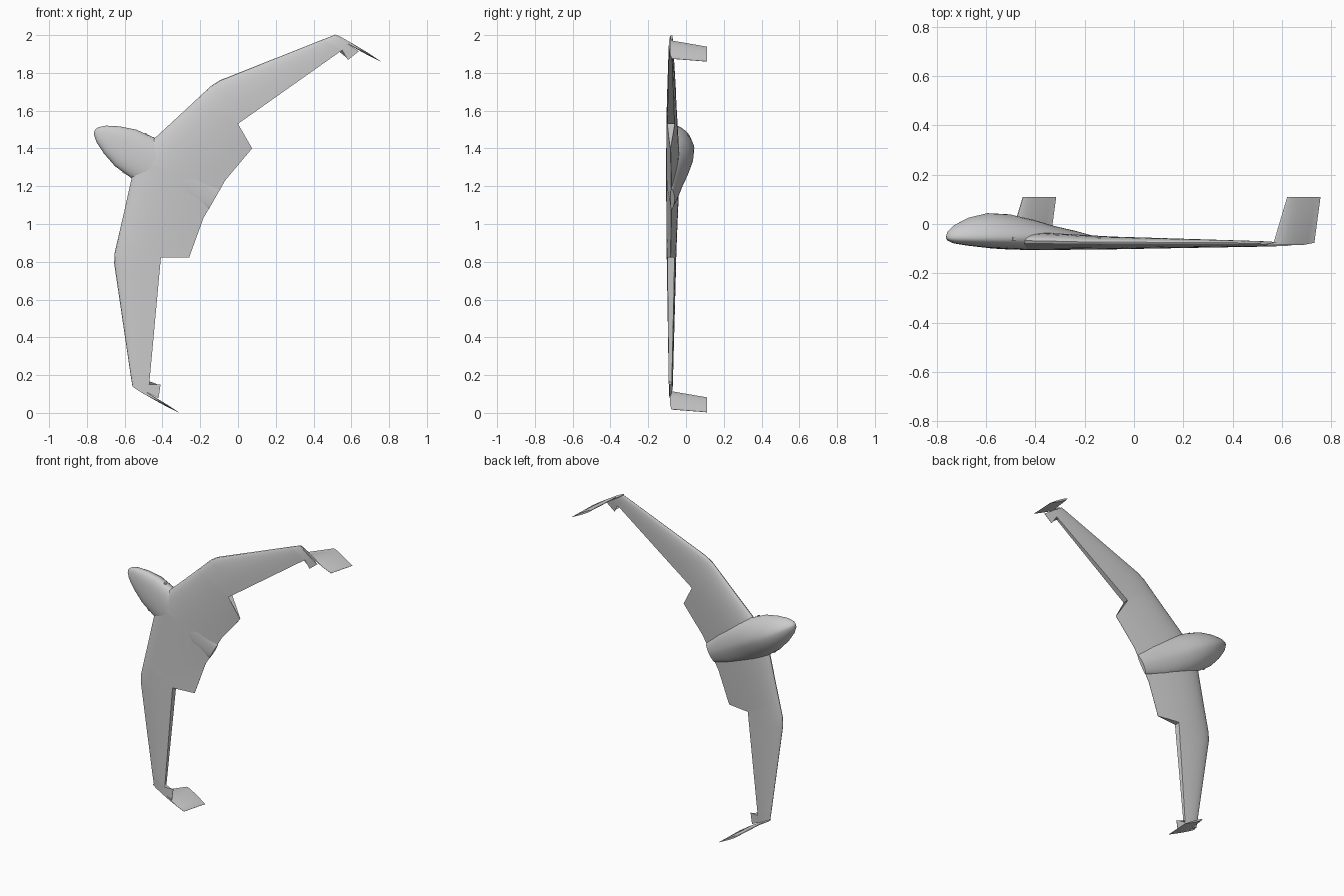
import bpy, bmesh, math
from mathutils import Matrix, Vector

cube = bpy.data.objects.get("Cube")
if cube:
    bpy.data.objects.remove(cube, do_unlink=True)

grey = bpy.data.materials.new("plain_grey")
grey.use_nodes = True
COLOUR = (0.6, 0.6, 0.6, 1)
grey.diffuse_color = COLOUR
grey.node_tree.nodes["Principled BSDF"].inputs["Base Color"].default_value = COLOUR

# Aircraft axes: X = span, Y = aft, Z = up; the craft stands banked on one wing tip
TILT = math.radians(60)
C, S = math.cos(TILT), math.sin(TILT)
POSE = Matrix(((C, S, 0, -0.0275), (0, 0, 1, 0), (S, -C, 0, 1.075), (0, 0, 0, 1)))


def make(name, lofts, mirror=False, angle=30):
    """Skin each list of rings (with end caps) into one object."""
    bm = bmesh.new()
    for rings in lofts:
        loops = [[bm.verts.new(p) for p in ring] for ring in rings]
        n = len(loops[0])
        for a, b in zip(loops, loops[1:]):
            for i in range(n):
                j = (i + 1) % n
                bm.faces.new((a[i], a[j], b[j], b[i]))
        bm.faces.new(loops[0])
        bm.faces.new(loops[-1][::-1])
    bmesh.ops.recalc_face_normals(bm, faces=bm.faces)
    mesh = bpy.data.meshes.new(name)
    bm.to_mesh(mesh)
    bm.free()
    mesh.materials.append(grey)
    obj = bpy.data.objects.new(name, mesh)
    bpy.context.collection.objects.link(obj)
    obj.matrix_world = POSE
    if mirror:
        obj.modifiers.new("both_sides", "MIRROR")
    bpy.ops.object.select_all(action="DESELECT")
    obj.select_set(True)
    bpy.context.view_layer.objects.active = obj
    bpy.ops.object.shade_smooth_by_angle(angle=math.radians(angle))
    return obj


def half_thickness(c):
    return 5 * (0.2969 * math.sqrt(c) - 0.126 * c - 0.3516 * c**2
                + 0.2843 * c**3 - 0.1026 * c**4)


HINGE = 0.63   # chord fraction where the outer trailing edge is cut off
FRONT = [HINGE * (i / 9) ** 2 for i in range(10)]
FULL = FRONT + [HINGE + (1 - HINGE) * i / 4 for i in range(1, 5)]


def section(lead, hinge, trail, thick, mid, chord):
    """Airfoil ring whose chord line may bend at the hinge."""
    lead, hinge, trail = Vector(lead), Vector(hinge), Vector(trail)
    upper, lower = [], []
    for c in chord:
        if c <= HINGE:
            p = lead.lerp(hinge, c / HINGE)
        else:
            p = hinge.lerp(trail, (c - HINGE) / (1 - HINGE))
        z = mid - 0.01 * c
        t = max(half_thickness(c) * thick, 0.0008)
        upper.append((p.x, p.y, z + t))
        lower.append((p.x, p.y, z - t))
    return upper + lower[:0:-1]


def straight(lead, trail, thick, mid, chord=FULL):
    return section(lead, Vector(lead).lerp(Vector(trail), HINGE), trail, thick, mid, chord)


# Wing: full-chord inner panel, cut-off outer panel, full-chord tip
inner = [straight((0, -0.585), (0, -0.112), 0.070, -0.068),
         straight((0.115, -0.55), (0.113, -0.113), 0.068, -0.068),
         straight((0.3, -0.492), (0.3, -0.08), 0.058, -0.071),
         section((0.408, -0.459), (0.408, -0.204), (0.333, -0.074), 0.053, -0.073, FULL)]
outer = [section((s, le), (s, te), (s, te), t, m, FRONT) for s, le, te, t, m in (
    (0.408, -0.459, -0.204, 0.053, -0.073), (0.51, -0.428, -0.157, 0.048, -0.074),
    (0.56, -0.402, -0.134, 0.046, -0.074), (1.022, -0.036, 0.079, 0.022, -0.077))]
tip = [section((1.022, -0.036), (1.022, 0.079), (0.992, 0.131), 0.022, -0.077, FULL),
       straight((1.07, 0.003), (1.06, 0.158), 0.018, -0.077)]
make("wings", [inner, outer, tip], mirror=True)


# Winglets: thin swept fins standing on the tips
def fin_ring(front, back, z, thick):
    pts = [(half_thickness(c) * thick, front + (back - front) * c) for c in FULL]
    side = [(1.072 + max(t, 0.0008), y, z) for t, y in pts]
    return side + [(1.072 - max(t, 0.0008), y, z) for t, y in pts][:0:-1]


make("winglets", [[fin_ring(0.003, 0.2, -0.086, 0.014),
                   fin_ring(0.066, 0.257, -0.076, 0.014),
                   fin_ring(0.13, 0.286, 0.11, 0.012)]], mirror=True)


# Fuselage: rounded belly, side crease and peaked back, fading into the wing
def hull_ring(y, width, top, bottom, crease):
    ring = []
    for i in range(32):
        a = math.tau * i / 32
        ca, sa = math.cos(a), math.sin(a)
        power, height = (1.2, top - crease) if sa > 0 else (0.85, crease - bottom)
        ring.append((width * math.copysign(abs(ca) ** power, ca), y,
                     crease + height * math.copysign(abs(sa) ** power, sa)))
    return ring


HULL = ((-0.843, 0.008, -0.045, -0.060, -0.053), (-0.834, 0.024, -0.026, -0.069, -0.053),
        (-0.805, 0.050, -0.003, -0.079, -0.053), (-0.740, 0.083, 0.026, -0.088, -0.053),
        (-0.655, 0.112, 0.044, -0.096, -0.054), (-0.550, 0.123, 0.039, -0.102, -0.055),
        (-0.450, 0.122, 0.019, -0.104, -0.057), (-0.350, 0.112, -0.007, -0.103, -0.060),
        (-0.250, 0.096, -0.027, -0.098, -0.066), (-0.112, 0.062, -0.060, -0.083, -0.076))
make("fuselage", [[hull_ring(*h) for h in HULL]], angle=40)


# Small square ports on the fuselage sides
def port_ring(x):
    return [(x, -0.598 + a * 0.007, -0.06 + b * 0.007)
            for a, b in ((-1, -1), (1, -1), (1, 1), (-1, 1))]


make("side_ports", [[port_ring(0.115), port_ring(0.122)]], mirror=True)
